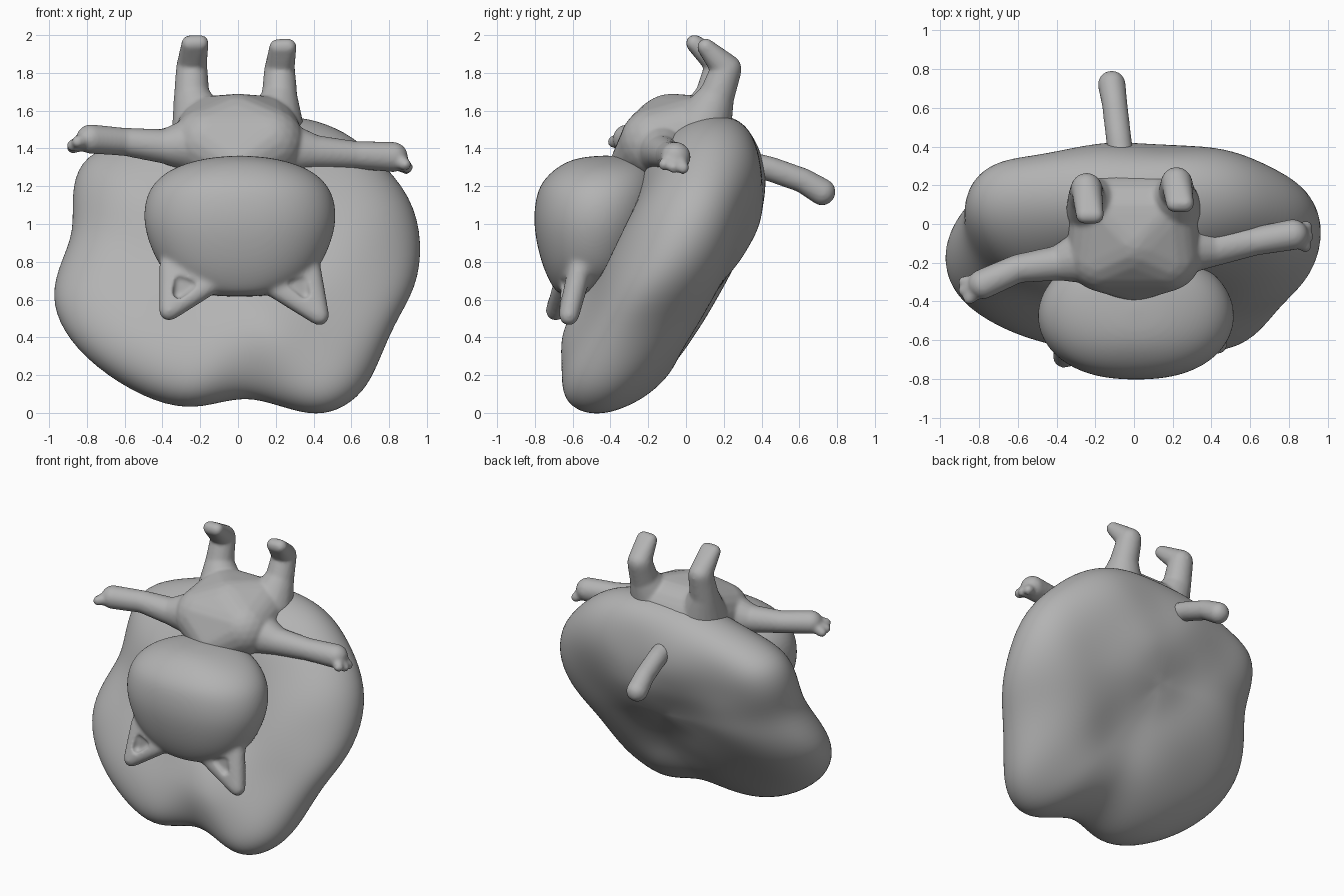
import bpy, bmesh, math
from mathutils import Matrix, Vector

if "Cube" in bpy.data.objects:
    bpy.data.objects.remove(bpy.data.objects["Cube"])

clay = bpy.data.materials.new("clay_grey")
clay.use_nodes = True
clay.diffuse_color = (0.45, 0.45, 0.45, 1)
clay.node_tree.nodes["Principled BSDF"].inputs["Base Color"].default_value = (0.45, 0.45, 0.45, 1)


def lerp_table(table, t):
    for (a, va), (b, vb) in zip(table, table[1:]):
        if t <= b:
            return va + (vb - va) * max(0, (t - a) / (b - a))
    return table[-1][1]


def hull(bm, balls):
    """Add the convex hull of spheres (x, y, z, radius)."""
    part = bmesh.new()
    for x, y, z, r in balls:
        bmesh.ops.create_icosphere(part, subdivisions=3, radius=r,
                                   matrix=Matrix.Translation((x, y, z)))
    bmesh.ops.delete(part, geom=part.edges[:], context='EDGES_FACES')
    bmesh.ops.convex_hull(part, input=part.verts[:])
    bmesh.ops.delete(part, geom=[v for v in part.verts if not v.link_faces], context='VERTS')
    bmesh.ops.recalc_face_normals(part, faces=part.faces[:])
    mesh = bpy.data.meshes.new("part")
    part.to_mesh(mesh)
    part.free()
    bm.from_mesh(mesh)
    bpy.data.meshes.remove(mesh)


def chain(bm, balls):
    for pair in zip(balls, balls[1:]):
        hull(bm, pair)


def loft(bm, start, rings, end):
    """Skin closed rings and close both ends with a pole."""
    loops = [[bm.verts.new(p) for p in ring] for ring in rings]
    first, last = bm.verts.new(start), bm.verts.new(end)
    n = len(loops[0])
    for i in range(n):
        j = (i + 1) % n
        bm.faces.new((first, loops[0][j], loops[0][i]))
        bm.faces.new((last, loops[-1][i], loops[-1][j]))
        for a, b in zip(loops, loops[1:]):
            bm.faces.new((a[i], a[j], b[j], b[i]))
    bmesh.ops.recalc_face_normals(bm, faces=bm.faces[:])


def finish(bm, name):
    mesh = bpy.data.meshes.new(name)
    bm.to_mesh(mesh)
    bm.free()
    mesh.materials.append(clay)
    mesh.shade_smooth()
    obj = bpy.data.objects.new(name, mesh)
    bpy.context.collection.objects.link(obj)
    return obj


def subdivide(obj):
    mod = obj.modifiers.new("Round", 'SUBSURF')
    mod.levels = mod.render_levels = 2


def remesh(obj, size):
    mod = obj.modifiers.new("Fuse", 'REMESH')
    mod.mode = 'VOXEL'
    mod.voxel_size = size
    mod.use_smooth_shade = True


def relax(obj, steps):
    mod = obj.modifiers.new("Relax", 'SMOOTH')
    mod.factor = 0.5
    mod.iterations = steps


# Lumpy cushion, leaning back
outline = [(0.0, 1.58), (0.18, 1.58), (0.37, 1.57), (0.57, 1.5), (0.74, 1.36), (0.93, 1.15),
           (0.985, 0.9), (0.955, 0.66), (0.83, 0.47), (0.745, 0.25), (0.67, 0.1), (0.53, 0),
           (0.38, -0.02), (0.2, 0.04), (0.05, 0.08), (-0.1, 0.05), (-0.27, 0.01), (-0.5, 0.07),
           (-0.77, 0.24), (-0.94, 0.43), (-1.0, 0.62), (-0.945, 0.8), (-0.87, 0.96),
           (-0.89, 1.15), (-0.85, 1.34), (-0.68, 1.43), (-0.4, 1.51), (-0.2, 1.57)]
lean = [(0, -0.47), (0.2, -0.38), (0.4, -0.3), (0.6, -0.19), (0.8, -0.07),
        (1.0, 0.02), (1.2, 0.08), (1.4, 0.12), (1.57, 0.16)]
MID = 0.8


def cushion_point(x, z, s, t):
    px, pz = x * s, MID + (z - MID) * s
    lump = 0.03 * math.sin(5 * px + 1) * math.cos(6 * pz) * abs(t)
    lump += 0.015 * math.sin(9 * px) * math.sin(8 * pz + 1)
    return (px, lerp_table(lean, pz) - 0.34 * t + lump, pz)


bm = bmesh.new()
rings, steps = [], 20
for k in range(1, steps):
    u = k / steps
    phi = math.pi * (u - 0.8 * math.sin(math.tau * u) / math.tau)
    rings.append([cushion_point(x, z, math.sin(phi) ** 0.5, math.cos(phi)) for x, z in outline])
loft(bm, cushion_point(0, MID, 0, 1), rings, cushion_point(0, MID, 0, -1))
cushion = finish(bm, "cushion")
subdivide(cushion)
relax(cushion, 3)

# Torso with legs and arms, upside down
bm = bmesh.new()
hull(bm, [(0.16, -0.16, 1.43, 0.19), (-0.16, -0.16, 1.43, 0.19), (0.13, 0.05, 1.48, 0.2),
          (-0.13, 0.05, 1.48, 0.2), (-0.02, 0.21, 1.41, 0.1), (0, -0.08, 1.48, 0.21),
          (0, -0.26, 1.32, 0.14)])
for side, cx, dy, dz in ((-1, -0.245, 0, 0), (1, 0.22, 0.06, -0.02)):
    chain(bm, [(side * 0.19, 0.08, 1.5, 0.16), (cx, 0.14 + dy / 3, 1.67, 0.095),
               (cx, 0.18 + dy / 2, 1.83 + dz, 0.083)])
    hull(bm, [(cx, 0.185 + dy / 2, 1.84 + dz, 0.08), (cx - 0.01, 0.045 + dy, 1.955 + dz, 0.045),
              (cx + 0.045, 0.045 + dy, 1.957 + dz, 0.045)])
arms = ([(-0.22, -0.16, 1.42, 0.15), (-0.38, -0.2, 1.41, 0.092), (-0.6, -0.23, 1.435, 0.074),
         (-0.78, -0.31, 1.45, 0.078)],
        [(0.22, -0.12, 1.4, 0.15), (0.4, -0.13, 1.38, 0.092), (0.62, -0.09, 1.365, 0.074),
         (0.82, -0.055, 1.355, 0.08)])
toes = ([(-0.85, -0.385, 1.435), (-0.875, -0.345, 1.415), (-0.875, -0.3, 1.405)],
        [(0.885, -0.115, 1.315), (0.895, -0.065, 1.3), (0.89, -0.015, 1.295)])
for arm, tips in zip(arms, toes):
    chain(bm, arm)
    paw = Vector(arm[-1][:3])
    for tip in tips:
        root = paw.lerp(Vector(tip), 0.4)
        hull(bm, [(*root, 0.045), (*tip, 0.032)])
body = finish(bm, "body")
remesh(body, 0.011)
relax(body, 8)

# Head: width, front and back at each height
bm = bmesh.new()
rings = []
for z, w, front, back in ((0.62, 0.18, -0.67, -0.4), (0.67, 0.32, -0.71, -0.32),
                          (0.75, 0.41, -0.75, -0.25), (0.86, 0.47, -0.785, -0.2),
                          (1.0, 0.515, -0.81, -0.15), (1.13, 0.505, -0.8, -0.13),
                          (1.22, 0.46, -0.77, -0.14), (1.3, 0.36, -0.69, -0.17),
                          (1.35, 0.19, -0.59, -0.24)):
    ring = []
    for i in range(32):
        a = math.tau * i / 32
        c, s = math.cos(a), math.sin(a)
        ring.append((0.01 + w * math.copysign(abs(c) ** 0.85, c),
                     (front + back) / 2 + (back - front) / 2 * s, z))
    rings.append(ring)
loft(bm, (0.01, -0.53, 0.615), rings, (0.01, -0.43, 1.365))

# Ears and the hollows in them
hollows = bmesh.new()
for side, tip, y in ((-1, (-0.365, -0.69, 0.54), -0.65), (1, (0.43, -0.62, 0.515), -0.61)):
    hull(bm, [(*tip, 0.055), (0.01 + side * 0.37, y + 0.05, 0.77, 0.06),
              (0.01 + side * 0.17, y, 0.67, 0.055), (0.01 + side * 0.3, y + 0.05, 0.78, 0.07)])
    hull(hollows, [(side * 0.335 + 0.02, y - 0.05, 0.635, 0.03),
                   (side * 0.33 + 0.02, y - 0.05, 0.7, 0.03),
                   (side * 0.27 + 0.02, y - 0.06, 0.68, 0.03),
                   (side * 0.31 + 0.02, y - 0.15, 0.66, 0.05)])
head = finish(bm, "head")
cutter = finish(hollows, "ear_hollow_cutter")
cutter.hide_render = True
cutter.display_type = 'WIRE'
cutter.hide_set(True)
subdivide(head)
remesh(head, 0.013)
relax(head, 10)
cut = head.modifiers.new("Hollows", 'BOOLEAN')
cut.operation = 'DIFFERENCE'
cut.object = cutter
remesh(head, 0.01)
relax(head, 5)

# Tail
bm = bmesh.new()
chain(bm, [(-0.06, 0.28, 1.33, 0.067), (-0.08, 0.45, 1.29, 0.066),
           (-0.1, 0.62, 1.23, 0.066), (-0.115, 0.72, 1.17, 0.072)])
tail = finish(bm, "tail")
remesh(tail, 0.012)
relax(tail, 5)
